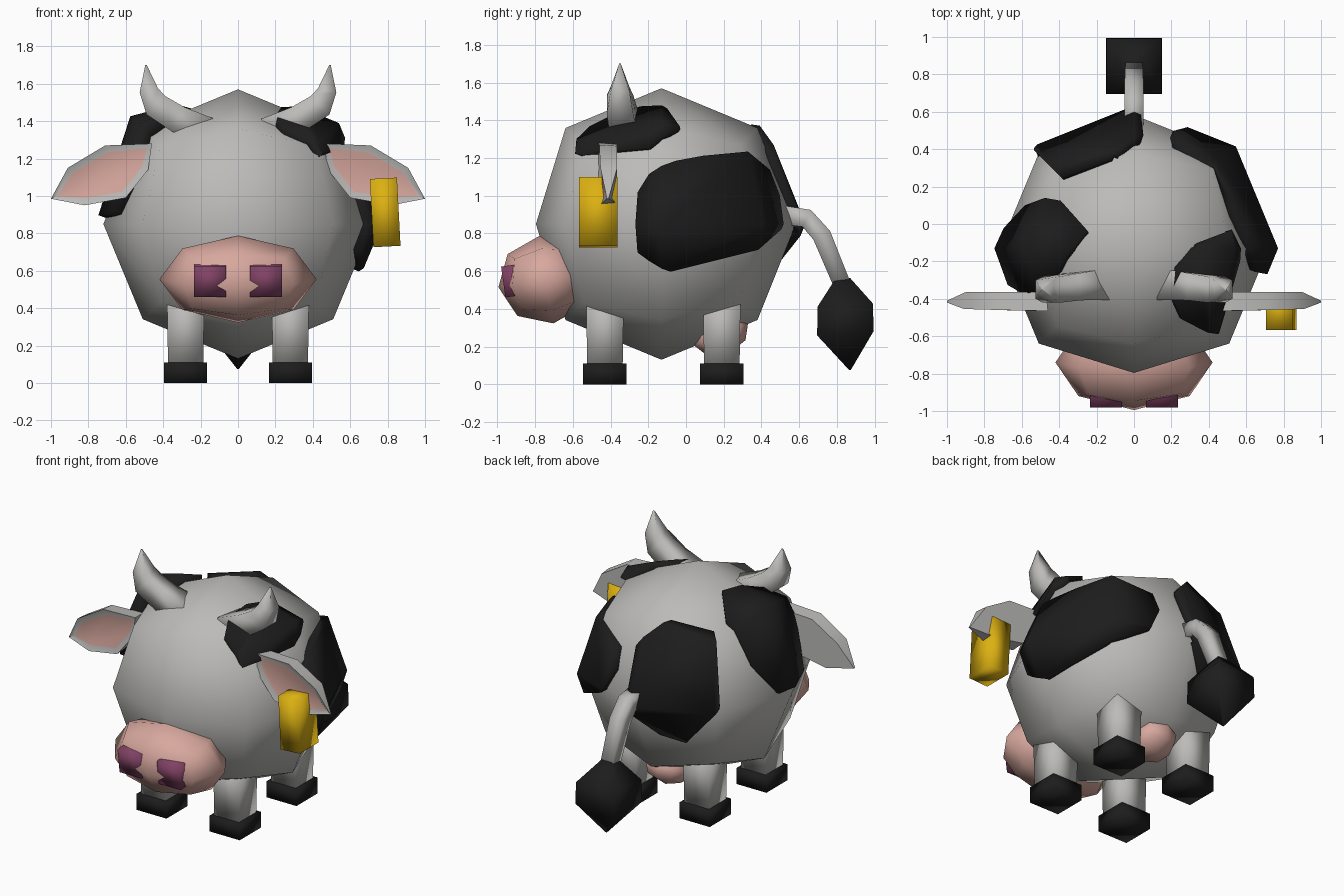
import bpy, bmesh, math
from mathutils import Vector, Matrix

if "Cube" in bpy.data.objects:
    bpy.data.objects.remove(bpy.data.objects["Cube"])


def material(name, rgb):
    m = bpy.data.materials.new(name)
    m.diffuse_color = (*rgb, 1)
    m.use_nodes = True
    m.node_tree.nodes["Principled BSDF"].inputs["Base Color"].default_value = m.diffuse_color
    return m


WHITE = material("white hide", (0.5, 0.495, 0.48))
BLACK = material("black", (0.012, 0.012, 0.012))
PINK = material("pink skin", (0.68, 0.39, 0.34))
PURPLE = material("purple nostril", (0.22, 0.055, 0.13))
GOLD = material("gold", (0.72, 0.44, 0.006))


def finish(name, bm, *mats):
    bmesh.ops.recalc_face_normals(bm, faces=bm.faces)
    me = bpy.data.meshes.new(name)
    bm.to_mesh(me)
    bm.free()
    for m in mats:
        me.materials.append(m)
    for p in me.polygons:
        p.use_smooth = True
    ob = bpy.data.objects.new(name, me)
    bpy.context.collection.objects.link(ob)
    return ob


def cube_ball():
    """Unit ball made of 24 quads."""
    bm = bmesh.new()
    bmesh.ops.create_cube(bm, size=2)
    bmesh.ops.subdivide_edges(bm, edges=bm.edges[:], cuts=1, use_grid_fill=True)
    for v in bm.verts:
        v.co.normalize()
    return bm


def place(bm, loc, scale, rot_x=0, rot_y=0):
    bm.transform(Matrix.Translation(loc) @ Matrix.Rotation(rot_x, 4, 'X')
                 @ Matrix.Rotation(rot_y, 4, 'Y') @ Matrix.Diagonal((*scale, 1)))


def ball(name, loc, radii, mat, rot_x=0):
    bm = cube_ball()
    place(bm, loc, radii, rot_x)
    return finish(name, bm, mat)


def box(name, loc, size, mat, rot_x=0, rot_y=0):
    bm = bmesh.new()
    bmesh.ops.create_cube(bm, size=1)
    place(bm, loc, size, rot_x, rot_y)
    return finish(name, bm, mat)


def loft(name, path, side, mat):
    """Square tube through (x, y, z, half width) stations."""
    bm = bmesh.new()
    pts = [Vector(p[:3]) for p in path]
    side = Vector(side)
    rings = []
    for i, p in enumerate(pts):
        t = (pts[min(i + 1, len(pts) - 1)] - pts[max(i - 1, 0)]).normalized()
        n = t.cross(side).normalized()
        h = path[i][3]
        rings.append([bm.verts.new(p + side * a * h + n * b * h)
                      for a, b in ((-1, -1), (1, -1), (1, 1), (-1, 1))])
    for r, s in zip(rings, rings[1:]):
        for k in range(4):
            bm.faces.new((r[k], r[(k + 1) % 4], s[(k + 1) % 4], s[k]))
    bm.faces.new(rings[0])
    bm.faces.new(rings[-1])
    return finish(name, bm, mat)


# Body
CENTRE = Vector((0, -0.13, 0.85))


def body_mesh(grow=1.0):
    bm = cube_ball()
    for v in bm.verts:
        if abs(v.co.y) > 0.9:      # slightly flattened front
            v.co.y *= 0.925 if v.co.y < 0 else 0.99
    bmesh.ops.scale(bm, vec=(0.72 * grow,) * 3, verts=bm.verts)
    return bm


bm = body_mesh()
bm.transform(Matrix.Translation(CENTRE))
finish("body", bm, WHITE)


# Hide patches: raised pieces of the body cut along an outline
def patch(name, outline, grow, bulge=None):
    bm = body_mesh(grow)
    pts = [Vector(p) for p in outline]
    mid = sum(pts, Vector())
    for a, b in zip(pts, pts[1:] + pts[:1]):
        n = a.cross(b).normalized()
        if n.dot(mid) > 0:
            n = -n
        bmesh.ops.bisect_plane(bm, geom=bm.verts[:] + bm.edges[:] + bm.faces[:],
                               plane_co=(0, 0, 0), plane_no=n, clear_outer=True)
    if bulge:                      # lift the part around one direction
        d = Vector(bulge).normalized()
        for v in bm.verts:
            v.co *= 1 + 0.1 * max(0, (v.co.normalized().dot(d) - 0.8) / 0.2)
    bm.transform(Matrix.Translation(CENTRE))
    ob = finish(name, bm, BLACK)
    if sum(((p.center - CENTRE).dot(p.normal) for p in ob.data.polygons)) < 0:
        ob.data.flip_normals()
    mod = ob.modifiers.new("thickness", 'SOLIDIFY')
    mod.thickness = 0.12 if bulge else 0.08
    mod.offset = -1


def on_ball(a, b):
    return math.sqrt(max(0.53 - a * a - b * b, 0.06))


flank = [(-.135, .18), (-.07, .28), (.08, .35), (.23, .38), (.45, .37), (.64, .32),
         (.74, .18), (.66, -.03), (.45, -.16), (.05, -.265), (-.07, -.205), (-.135, -.16)]
patch("flank_patch", [(on_ball(y, z), y, z) for y, z in flank], 1.07)
brow = [(.22, -.28), (.25, -.12), (.35, .03), (.52, .1), (.59, -.07),
        (.54, -.27), (.44, -.45), (.27, -.4)]
patch("brow_patch", [(x, y, on_ball(x, y)) for x, y in brow], 1.06)
patch("shoulder_patch", [(-.26, .1, .64), (-.4, .26, .52), (-.61, .24, .24), (-.71, .11, .03),
                         (-.69, -.2, .07), (-.58, -.25, .38), (-.4, -.14, .58)], 1.045,
      bulge=(-.6, -.15, .42))
patch("rump_patch", [(-.13, .48, .53), (-.38, .37, .47), (-.49, .48, .05), (-.32, .6, -.28),
                     (-.16, .69, -.23), (.03, .74, -.03), (.05, .6, .35)], 1.07)

# Snout and udder
ball("snout", (0, -0.74, 0.555), (0.42, 0.258, 0.235), PINK, math.radians(9))
ball("udder", (0, 0.185, 0.265), (0.15, 0.155, 0.11), PINK, math.radians(22))

# Ear outline, outer tip first
EAR = [(1.0, .985), (.91, 1.15), (.71, 1.27), (.46, 1.28), (.48, 1.14), (.6, .99), (.82, .95)]


def ear(name, sx):
    bm = bmesh.new()
    mid = Vector((.7, -.36, 1.12))
    front, back = [], []
    for x, z in EAR:
        tip = x > 0.95
        f = Vector((x, -.42 if tip else -.465 + .03 * max(x - .55, 0), z))
        b = Vector((x, -.41, z)) if tip else mid.lerp(Vector((x, -.365, z)), 0.96)
        front.append(bm.verts.new((f.x * sx, f.y, f.z)))
        back.append(bm.verts.new((b.x * sx, b.y, b.z)))
    face = bm.faces.new(front)
    bm.faces.new(back[::-1])
    for k in range(len(EAR)):
        j = (k + 1) % len(EAR)
        bm.faces.new((front[k], back[k], back[j], front[j]))
    bmesh.ops.recalc_face_normals(bm, faces=bm.faces)
    bmesh.ops.inset_region(bm, faces=[face], thickness=0.038, depth=-0.012)
    face.material_index = 1
    ob = finish(name, bm, WHITE, PINK)
    bpy.ops.object.select_all(action='DESELECT')
    ob.select_set(True)
    bpy.context.view_layer.objects.active = ob
    bpy.ops.object.shade_smooth_by_angle(angle=math.radians(40))


# Paired parts
for label, s in (("left", -1), ("right", 1)):
    ear(label + "_ear", s)
    loft(label + "_horn", [(.16 * s, -.32, 1.335, .085), (.32 * s, -.335, 1.41, .073),
                           (.44 * s, -.35, 1.485, .07), (.477 * s, -.35, 1.565, .05),
                           (.492 * s, -.35, 1.70, .004)], (0, 1, 0), WHITE)
    box(label + "_nostril", (.15 * s, -.895, .553), (.17, .15, .165), PURPLE, math.radians(8))
    for end, y in (("front", -.43), ("rear", .19)):
        loft(f"{label}_{end}_leg", [(.28 * s, y, .08, .094), (.28 * s, y, .5, .1)],
             (1, 0, 0), WHITE)
        box(f"{label}_{end}_hoof", (.28 * s, y, .055), (.23, .23, .11), BLACK)

# Ear tag
box("ear_tag", (.787, -.465, .912), (.145, .205, .365), GOLD, rot_y=math.radians(-3))

# Tail and tuft
loft("tail", [(0, .5, .9, .05), (0, .64, .88, .05), (0, .72, .79, .05), (0, .84, .5, .045)],
     (1, 0, 0), WHITE)
loft("tail_tuft", [(0, .83, .56, .04), (0, .845, .42, .147), (0, .845, .27, .15),
                   (0, .87, .075, .004)], (1, 0, 0), BLACK)
